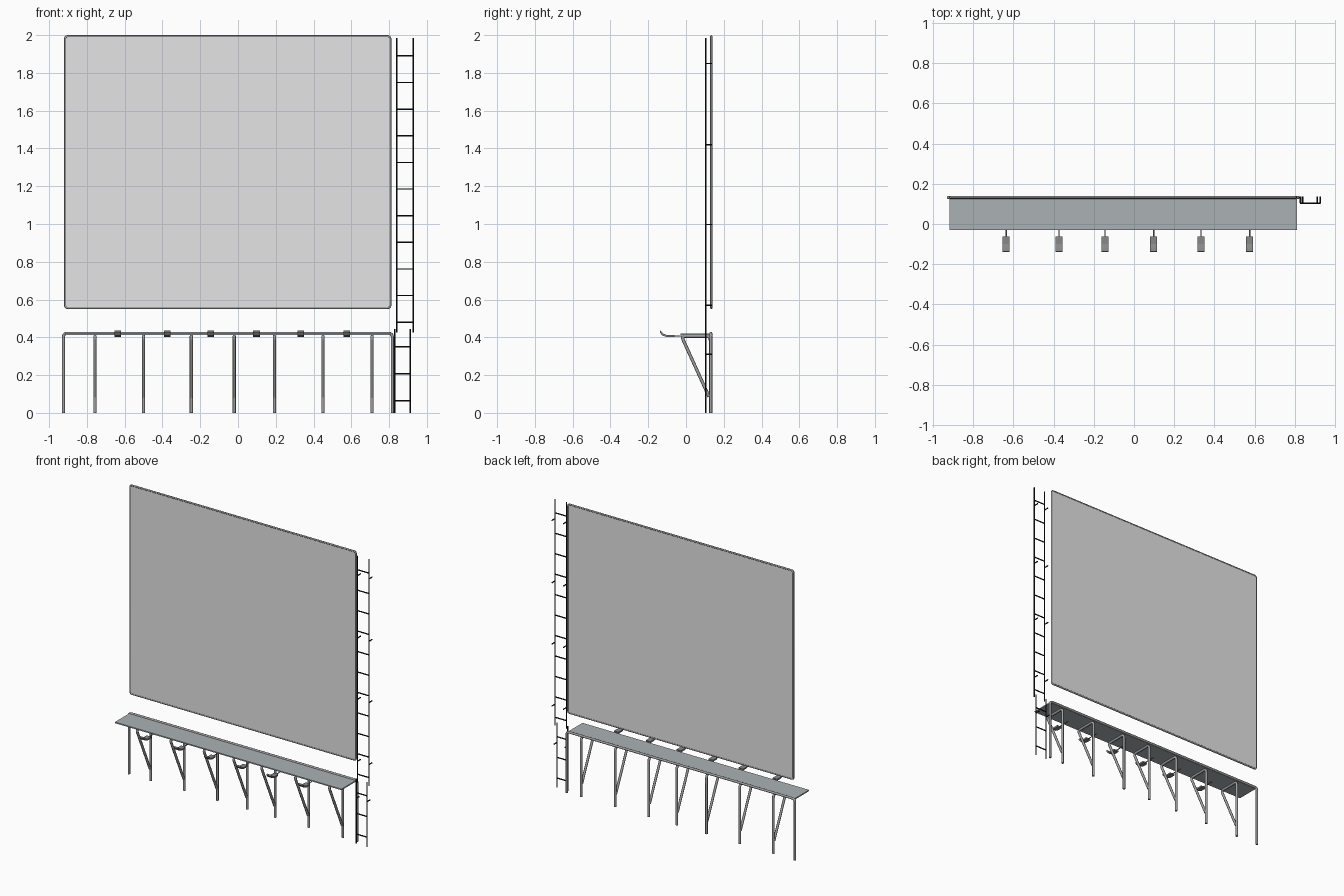
import bpy, bmesh, math
from mathutils import Vector

if "Cube" in bpy.data.objects:
    bpy.data.objects.remove(bpy.data.objects["Cube"])


def material(name, r, g, b):
    m = bpy.data.materials.new(name)
    m.diffuse_color = (r, g, b, 1)
    m.use_nodes = True
    m.node_tree.nodes["Principled BSDF"].inputs["Base Color"].default_value = m.diffuse_color
    return m


PANEL = material("panel grey", 0.78, 0.78, 0.78)
DECK = material("deck blue grey", 0.41, 0.445, 0.46)
STEEL = material("steel grey", 0.35, 0.35, 0.35)
LAMP = material("lamp grey", 0.25, 0.25, 0.25)
BLACK = material("ladder black", 0.01, 0.01, 0.01)


def box(name, x0, x1, y0, y1, z0, z1, mat):
    bm = bmesh.new()
    bmesh.ops.create_cube(bm, size=1)
    for v in bm.verts:
        v.co = ((x0 + x1) / 2 + v.co.x * (x1 - x0),
                (y0 + y1) / 2 + v.co.y * (y1 - y0),
                (z0 + z1) / 2 + v.co.z * (z1 - z0))
    return finish(bm, name, mat)


def finish(bm, name, mat):
    me = bpy.data.meshes.new(name)
    bmesh.ops.recalc_face_normals(bm, faces=bm.faces)
    bm.to_mesh(me)
    bm.free()
    me.materials.append(mat)
    ob = bpy.data.objects.new(name, me)
    bpy.context.collection.objects.link(ob)
    return ob


def rounded(points, r, closed=False, steps=4):
    """Replace the corners of a path by short arcs."""
    pts = [Vector(p) for p in points]
    n, out = len(pts), []
    for i, p in enumerate(pts):
        if not closed and i in (0, n - 1):
            out.append(p)
            continue
        a = p + (pts[i - 1] - p).normalized() * r
        b = p + (pts[(i + 1) % n] - p).normalized() * r
        for k in range(steps + 1):
            t = k / steps
            out.append(a * (1 - t) ** 2 + p * 2 * t * (1 - t) + b * t * t)
    return out


def tube(name, paths, radius, mat, closed=False, res=2):
    cu = bpy.data.curves.new(name, 'CURVE')
    cu.dimensions = '3D'
    cu.bevel_depth = radius
    cu.bevel_resolution = res
    cu.use_fill_caps = True
    for path in paths:
        sp = cu.splines.new('POLY')
        sp.points.add(len(path) - 1)
        for q, p in zip(sp.points, path):
            q.co = (p[0], p[1], p[2], 1)
        sp.use_cyclic_u = closed
    cu.materials.append(mat)
    ob = bpy.data.objects.new(name, cu)
    bpy.context.collection.objects.link(ob)
    bpy.ops.object.select_all(action='DESELECT')
    ob.select_set(True)
    bpy.context.view_layer.objects.active = ob
    bpy.ops.object.convert(target='MESH')
    bpy.ops.object.shade_smooth_by_angle(angle=math.radians(50))
    return bpy.context.object


# Large display sheet with a thin rounded pipe frame
box("display_panel", -0.915, 0.806, 0.130, 0.138, 0.555, 1.995, PANEL)
x0, x1, z0, z1 = -0.915, 0.806, 0.556, 1.994
tube("panel_frame", [rounded([(x0, 0.134, z0), (x1, 0.134, z0), (x1, 0.134, z1),
                              (x0, 0.134, z1)], 0.015, True)], 0.006, STEEL, True)

# Walkway deck and the pipe frame that carries its back edge
box("walkway_deck", -0.918, 0.811, -0.03, 0.129, 0.413, 0.421, DECK)
tube("walkway_back_frame", [rounded([(-0.924, 0.132, 0), (-0.924, 0.132, 0.421),
                                     (0.817, 0.132, 0.421), (0.817, 0.132, 0)], 0.02)],
     0.008, STEEL)

# Bent pipe brackets under the deck
brackets = []
for x in (-0.757, -0.5, -0.247, -0.02, 0.193, 0.45, 0.71):
    brackets.append(rounded([(x, 0.129, 0), (x, 0.129, 0.406), (x, -0.024, 0.406),
                             (x, 0.122, 0.085)], 0.022))
tube("walkway_brackets", brackets, 0.0085, STEEL)

# Floodlights: curved housing on a thin arm
profile = [(-0.062, 0.401), (-0.10, 0.401), (-0.128, 0.411), (-0.139, 0.427),
           (-0.136, 0.436), (-0.122, 0.420), (-0.10, 0.412), (-0.062, 0.412)]
arms = []
for i, x in enumerate((-0.636, -0.374, -0.145, 0.098, 0.333, 0.576)):
    bm = bmesh.new()
    f = bm.faces.new([bm.verts.new((x - 0.0175, y, z)) for y, z in profile])
    ext = bmesh.ops.extrude_face_region(bm, geom=[f])
    bmesh.ops.translate(bm, vec=(0.035, 0, 0),
                        verts=[g for g in ext["geom"] if isinstance(g, bmesh.types.BMVert)])
    finish(bm, f"floodlight_{i + 1}", LAMP)
    arms.append([(x, 0.02, 0.407), (x, -0.07, 0.406)])
tube("floodlight_arms", arms, 0.003, LAMP, res=1)


# Ladder: two rails, rungs and wall standoffs
def ladder(name, xa, xb, bottom, top, rungs, standoffs):
    y = 0.104
    tube(name + "_rails", [[(x, y, bottom), (x, y, top)] for x in (xa, xb)],
         0.004, BLACK, res=1)
    tube(name + "_rungs", [[(xa, y, z), (xb, y, z)] for z in rungs], 0.004, BLACK, res=1)
    tube(name + "_standoffs", [[(x, y, z), (x, 0.137, z)] for x in (xa, xb)
                               for z in standoffs], 0.004, BLACK, res=1)


ladder("upper_ladder", 0.84, 0.927, 0.425, 1.985,
       [0.48 + 0.141 * i for i in range(11)], (0.57, 0.997, 1.42, 1.85))
ladder("lower_ladder", 0.829, 0.912, 0.0, 0.445,
       [0.065 + 0.1425 * i for i in range(3)], (0.31,))
